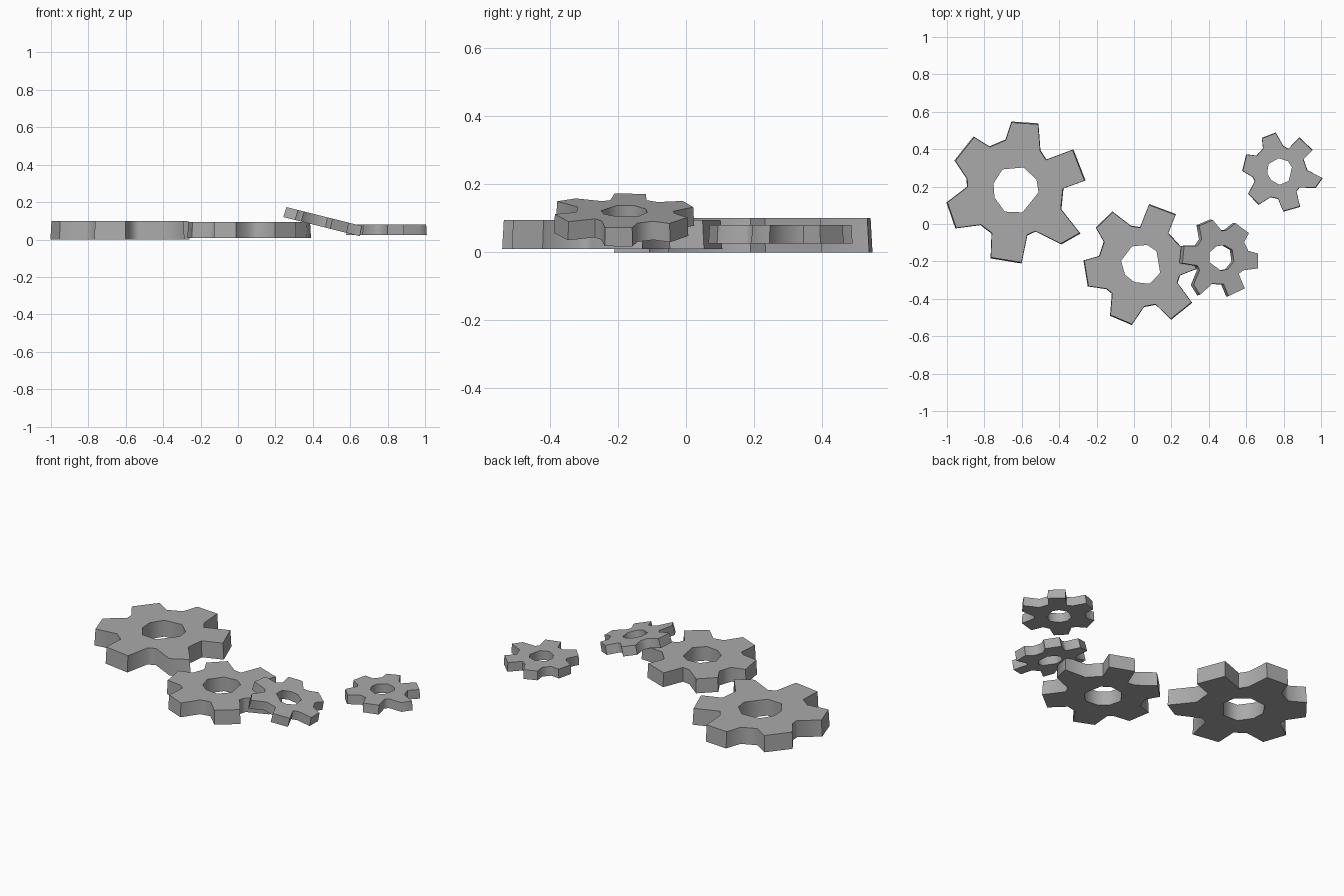
import bpy, bmesh, math
from mathutils import Matrix, Vector

if "Cube" in bpy.data.objects:
    bpy.data.objects.remove(bpy.data.objects["Cube"])

grey = bpy.data.materials.new("gear grey")
grey.diffuse_color = (0.4, 0.4, 0.4, 1)
grey.use_nodes = True
grey.node_tree.nodes["Principled BSDF"].inputs["Base Color"].default_value = grey.diffuse_color

# Hand-cut gear outline: two tooth tips then two valley points, counter-clockwise
OUTLINE = [
    (.120, .364), (-.024, .374), (-.056, .278), (-.142, .241),
    (-.227, .294), (-.329, .166), (-.265, .070), (-.262, .025),
    (-.372, -.059), (-.324, -.198), (-.190, -.180), (-.131, -.225),
    (-.136, -.358), (.030, -.385), (.061, -.235), (.105, -.215),
    (.243, -.283), (.345, -.225), (.243, -.096), (.254, .016),
    (.372, .059), (.307, .225), (.163, .171), (.131, .220)]
# Central hole
HOLE = [(.040, .128), (-.072, .118), (-.120, .043), (-.115, -.032),
        (-.060, -.108), (.035, -.112), (.120, -.005), (.110, .064)]
THICK = 0.1


def gear_mesh():
    """Flat gear with a hole, centred on its own origin."""
    bm = bmesh.new()
    for z, draft in ((-THICK / 2, 1.0), (THICK / 2, 0.985)):
        edges = []
        for loop in (OUTLINE, HOLE):
            k = draft if loop is OUTLINE else 1.0
            vs = [bm.verts.new((x * k, y * k, z)) for x, y in loop]
            edges += [bm.edges.new((vs[i], vs[(i + 1) % len(vs)])) for i in range(len(vs))]
        bmesh.ops.triangle_fill(bm, edges=edges, use_beauty=True,
                                normal=Vector((0, 0, 1)))
    # Side walls of the teeth and of the hole
    bm.verts.ensure_lookup_table()
    half = len(OUTLINE) + len(HOLE)
    for start, n in ((0, len(OUTLINE)), (len(OUTLINE), len(HOLE))):
        for i in range(n):
            a, b = start + i, start + (i + 1) % n
            bm.faces.new([bm.verts[j] for j in (a, b, b + half, a + half)])
    bmesh.ops.recalc_face_normals(bm, faces=bm.faces)
    bmesh.ops.dissolve_limit(bm, angle_limit=0.01, verts=bm.verts, edges=bm.edges)
    me = bpy.data.meshes.new("gear")
    bm.to_mesh(me)
    bm.free()
    me.materials.append(grey)
    return me


def add_gear(name, centre, size, turn, tilt=0):
    ob = bpy.data.objects.new(name, gear_mesh())
    bpy.context.collection.objects.link(ob)
    ob.data.transform(Matrix.Translation(centre)
                      @ Matrix.Rotation(math.radians(tilt), 4, 'Y')
                      @ Matrix.Rotation(math.radians(turn), 4, 'Z')
                      @ Matrix.Scale(size, 4))
    bpy.ops.object.select_all(action='DESELECT')
    ob.select_set(True)
    bpy.context.view_layer.objects.active = ob
    bpy.ops.object.shade_smooth_by_angle(angle=math.radians(62))


add_gear("large_gear", (-.631, .174, .05), 1.0, 0)
add_gear("medium_gear", (.048, -.219, .052), .86, 48)
add_gear("tilted_small_gear", (.457, -.182, .095), .56, -87, 14)
add_gear("flat_small_gear", (.783, .278, .053), .555, 25)
